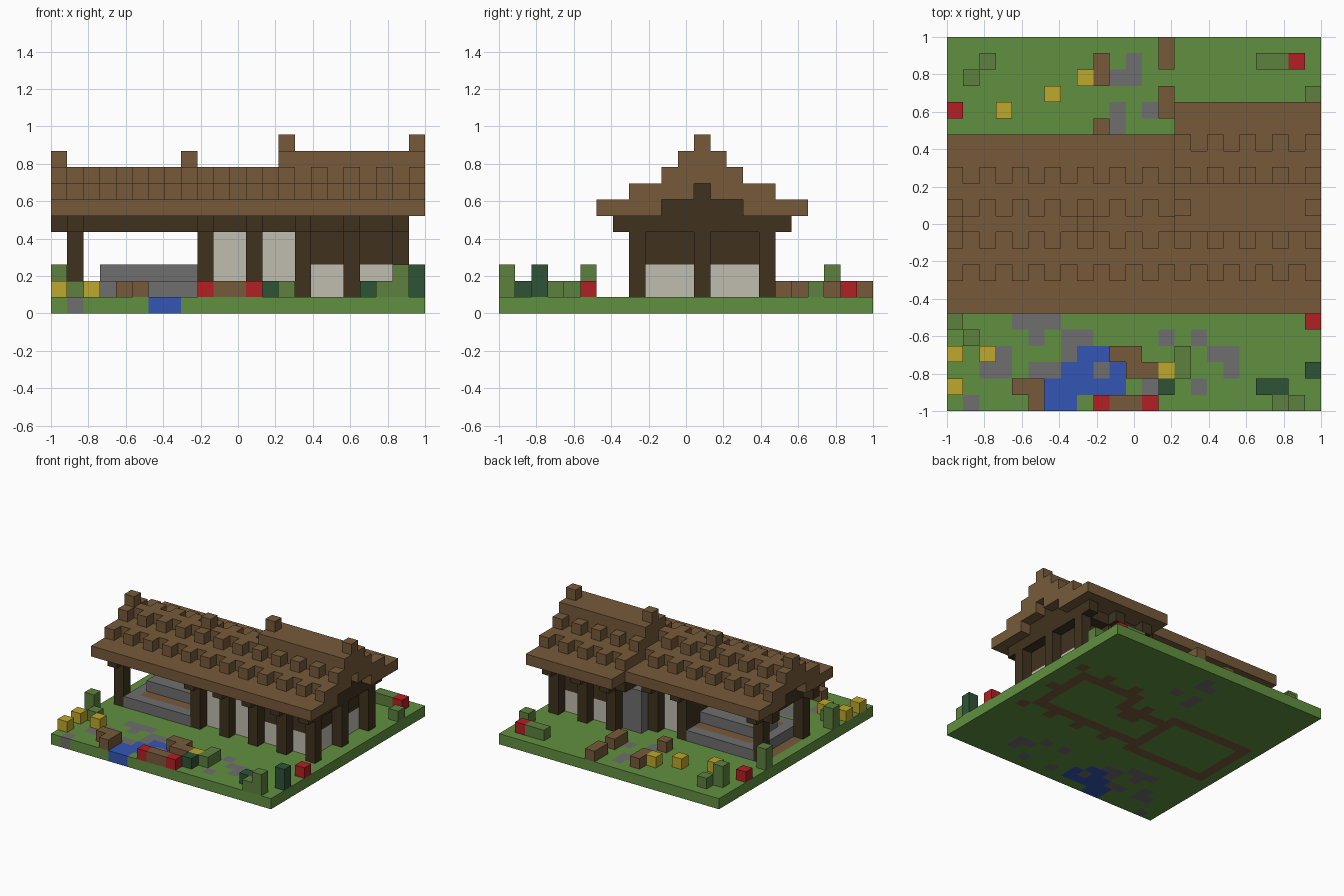
import bpy
import bmesh
from mathutils import Vector

if "Cube" in bpy.data.objects:
    bpy.data.objects.remove(bpy.data.objects["Cube"], do_unlink=True)

N = 23                 # the plot is N by N blocks
S = 2 / N              # block size
taken = set()          # cells already filled by a part


def material(name, hex_code):
    """Flat material from an sRGB hex code."""
    srgb = [c / 255 for c in bytes.fromhex(hex_code)]
    rgba = [c / 12.92 if c < .04 else ((c + .055) / 1.055) ** 2.4 for c in srgb] + [1]
    m = bpy.data.materials.new(name)
    m.use_nodes = True
    m.diffuse_color = rgba
    bsdf = next(n for n in m.node_tree.nodes if n.type == 'BSDF_PRINCIPLED')
    bsdf.inputs["Base Color"].default_value = rgba
    return m


grass = material("grass green", "619040")
leaf = material("leaf green", "5d803e")
pine = material("dark green", "2e5436")
red = material("flower red", "b22024")
yellow = material("flower yellow", "bea82c")
water = material("water blue", "3456b4")
stone = material("stone grey", "6e6e70")
brown = material("roof brown", "765a3a")
timber = material("dark timber", "40321f")
paper = material("paper white", "c0bcaf")


def box(x, y, z):
    """Cells of a box; each argument is one index or an inclusive pair."""
    span = lambda r: range(r[0], r[1] + 1) if isinstance(r, tuple) else (r,)
    return {(i, j, k) for i in span(x) for j in span(y) for k in span(z)}


def part(name, mat, *groups):
    """Join block cells into one mesh with only its outer faces."""
    cells = set().union(*groups) - taken
    taken.update(cells)
    bm = bmesh.new()
    for cell in cells:
        for axis in range(3):
            for sign in (-1, 1):
                step = [0, 0, 0]
                step[axis] = sign
                if tuple(c + s for c, s in zip(cell, step)) in cells:
                    continue
                n, u = Vector(step), Vector((0, 0, 0))
                u[(axis + 1) % 3] = 1
                v = n.cross(u)
                mid = Vector(cell) + Vector((.5, .5, .5)) + n / 2
                ring = [mid + (a * u + b * v) / 2
                        for a, b in ((-1, -1), (1, -1), (1, 1), (-1, 1))]
                bm.faces.new([bm.verts.new((p.x * S - 1, p.y * S - 1, p.z * S))
                              for p in ring])
    bmesh.ops.remove_doubles(bm, verts=bm.verts, dist=S / 10)
    mesh = bpy.data.meshes.new(name)
    bm.to_mesh(mesh)
    bm.free()
    mesh.materials.append(mat)
    ob = bpy.data.objects.new(name, mesh)
    bpy.context.collection.objects.link(ob)


# Garden plan, each row running left to right, back row first
front_rows = ["G...sss...............r",
              ".g...s.ss....s.s.......",
              "y.ys...swwbb..g.ss.....",
              "..ss.sswwswbbyg..s....D",
              "y...bbwwwww.sd.s...dd..",
              ".s...bww.rbbr.......gG."]
back_rows = [".............b.........",
             "..g......b.s.b.....ggr.",
             ".G......ybss...........",
             "......y......b........g",
             "r..y......s.sb.........",
             ".........bs............"]
plan = {}
for top_row, rows in ((5, front_rows), (N - 1, back_rows)):
    for r, row in enumerate(rows):
        for i, mark in enumerate(row):
            plan[i, top_row - r] = mark
plan[0, 15] = "G"


def planted(marks, low, high):
    return {c for (i, j), m in plan.items() if m in marks
            for c in box(i, j, (low, high))}


part("stone_path", stone, planted("s", 0, 0))
part("pond", water, planted("w", 0, 0))
part("bushes", leaf, planted("gG", 1, 1), planted("G", 2, 2))
part("dark_bushes", pine, planted("dD", 1, 1), planted("D", 2, 2))
part("red_flowers", red, planted("r", 1, 1))
part("yellow_flowers", yellow, planted("y", 1, 1))
part("garden_logs", brown, planted("b", 1, 1))

# Wall lines of the house and the open pavilion
posts = [(i, 8) for i in (1, 9, 12, 15, 18, 21)]
posts += [(i, 14) for i in (1, 9, 12)]
posts += [(i, 16) for i in (15, 18, 21)] + [(21, 12)]


def house_walls(z):
    return (box((9, 20), 9, z) | box(9, (9, 13), z) | box((9, 14), 13, z)
            | box(14, (13, 15), z) | box((14, 20), 15, z) | box(20, (9, 15), z))


# Footings set into the ground, then the lawn around them
part("footings", brown, house_walls(0), *[box(i, j, 0) for i, j in posts if i > 1],
     box((1, 9), 8, 0), box((1, 9), 14, 0), box(1, (8, 14), 0), box((12, 13), 12, 0))
part("lawn", grass, box((0, N - 1), (0, N - 1), 0))

# Posts, paper panels and walls
part("posts", timber, *[box(i, j, (1, 5)) for i, j in posts])
part("stone_hearth", stone, box((13, 14), (14, 15), (1, 4)))
panels = [box(x, 9, (1, 4)) for x in ((10, 11), (13, 14))]
panels += [box((10, 11), 13, (1, 4))]
panels += [box(x, y, (1, 2)) for x in ((16, 17), (19, 20)) for y in (9, 15)]
panels += [box(20, y, (1, 2)) for y in ((9, 11), (13, 15))]
part("paper_panels", paper, *panels)
part("walls", timber, house_walls((1, 5)))

# Beams, with bracket ends under the eaves, and gable filling
brackets = [box(i, j + (-1 if j == 8 else 1), 5) for i, j in posts if j != 12]
brackets += [box(0, j, 5) for j in (8, 14)]
part("beams", timber, box((1, 21), 8, 5), box((1, 14), 14, 5), box((14, 21), 16, 5),
     box(1, (8, 14), 5), box(21, (8, 16), 5), box(14, (14, 16), 5), *brackets)
part("gable_fill", timber, box((1, 14), (10, 12), 6), box((14, 21), (10, 14), 6),
     box((14, 21), 12, 7))


# Stepped roofs: eaves, two toothed courses on both slopes, ridge
def slopes(x, ridge, half):
    """Tile courses climbing two blocks per step toward the ridge."""
    cells = set()
    for side in (-1, 1):
        for k in range(6, 9):
            outer = half - 2 * (k - 6)
            for d in range(max(outer - 3, 0), outer + 1):
                for i in range(x[0], x[1] + 1):
                    tooth = k > 6 and d == outer
                    if not tooth or i % 2 == 0:
                        cells.add((i, ridge + side * d, k))
    return cells


part("low_roof", brown, slopes((0, 13), 11, 5), box(0, 11, 9), box(8, 11, 9))
part("high_roof", brown, slopes((14, 22), 12, 6), box((14, 22), (11, 13), 9),
     box(14, 12, 10), box(22, 12, 10))

# Stone seat with a timber surround inside the pavilion
part("seat_block", stone, box((3, 8), (10, 12), (1, 2)))
part("seat_deck", brown, box((3, 8), (9, 13), 1))
part("seat_kerb", stone, box((2, 8), (8, 14), 1))
